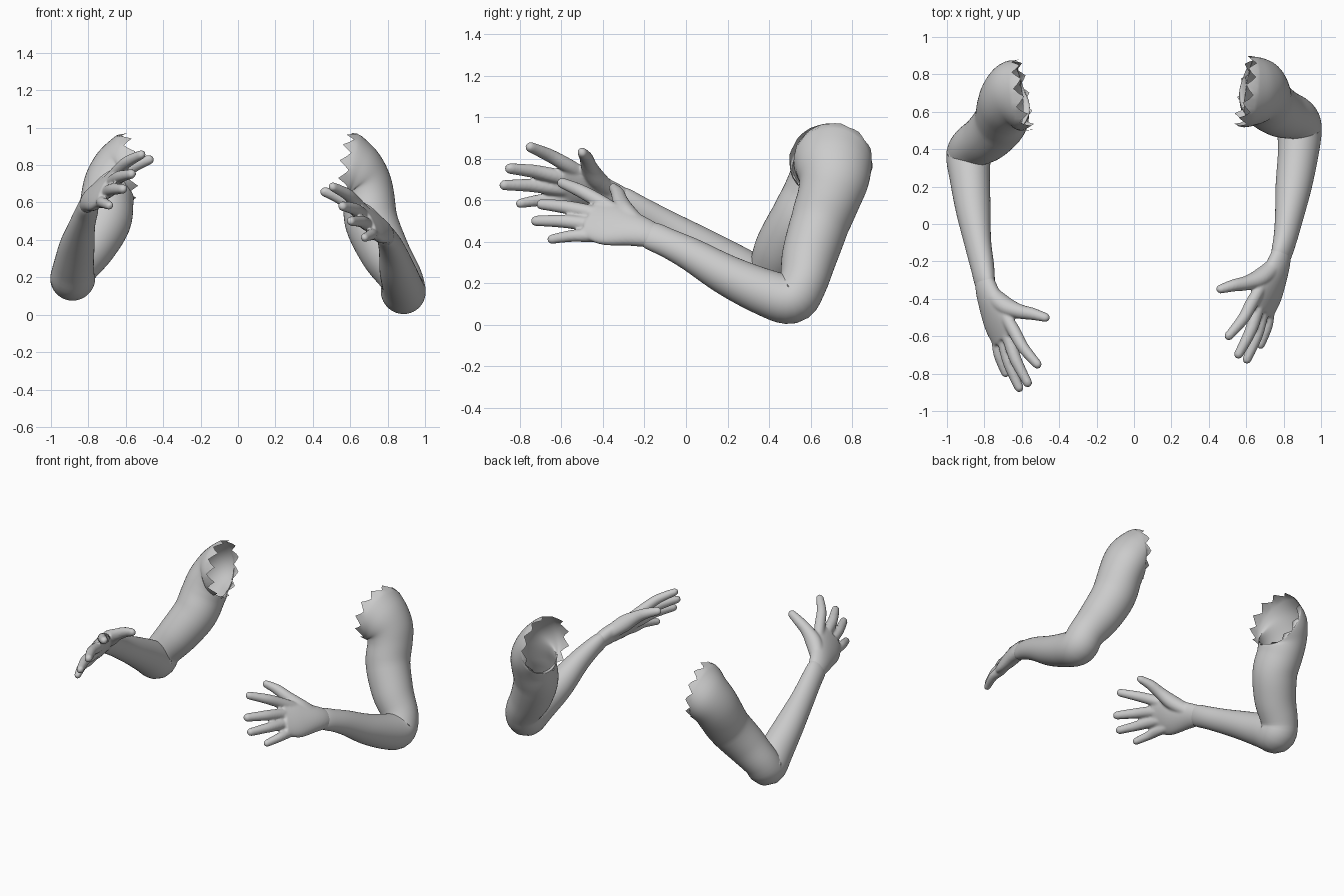
import bpy, bmesh, math
from mathutils import Vector

if "Cube" in bpy.data.objects:
    bpy.data.objects.remove(bpy.data.objects["Cube"])


def spline(keys, steps):
    # smooth interpolation of (x, y, z, a, b) keys
    k = [keys[0]] + list(keys) + [keys[-1]]
    out = []
    for i in range(1, len(k) - 2):
        for s in range(steps):
            t = s / steps
            out.append([0.5 * (2 * q + (r - p) * t + (2 * p - 5 * q + 4 * r - w) * t * t
                               + (3 * q - p - 3 * r + w) * t ** 3)
                        for p, q, r, w in zip(k[i - 1], k[i], k[i + 1], k[i + 2])])
    return out + [list(keys[-1])]


def tube(bm, keys, side, segs, steps=5, teeth=0.0, end_dir=None, tip=False):
    # elliptical loft; the frame is carried along the path
    pts = spline(keys, steps)
    pos = [Vector(p[:3]) for p in pts]
    n = len(pos)
    rings, side = [], Vector(side)

    def ring(c, u, v, a, b, wide=1.0):
        row = []
        for j in range(segs):
            w = 2 * math.pi * j / segs
            o = u * a * math.cos(w) + v * b * math.sin(w)
            o.y *= wide
            row.append(bm.verts.new(c + o))
        rings.append(row)

    for i in range(n):
        t = (pos[min(i + 1, n - 1)] - pos[max(i - 1, 0)]).normalized()
        wide = 1.0
        if end_dir:
            # turn the last sections towards the opening, deeper front to back
            g = max(0.0, 1 - (n - 1 - i) / (4 * steps))
            t = t.lerp(Vector(end_dir).normalized(), g * g).normalized()
            wide = 1 + 0.17 * math.sin(math.pi * min(g, 0.96)) + 0.02 * g
        side = (side - t * side.dot(t)).normalized()
        v = t.cross(side)
        a, b = pts[i][3:]
        ring(pos[i], side, v, a, b, wide)
    if tip:
        for w in (0.4, 0.8, 1.15, 1.4):
            ring(pos[-1] + t * a * math.sin(w), side, v, a * math.cos(w), b * math.cos(w))
    faces = []
    for r, q in zip(rings, rings[1:]):
        for j in range(segs):
            m = (j + 1) % segs
            faces.append(bm.faces.new((r[j], r[m], q[m], q[j])))
    if teeth:
        for j, vert in enumerate(rings[-1]):
            vert.co += t * teeth * (1 - abs(j % 4 - 2) / 2) * (0.85 + 0.15 * math.cos(j * 1.7))
    else:
        faces.append(bm.faces.new(rings[0][::-1]))
        faces.append(bm.faces.new(rings[-1]))
    bmesh.ops.recalc_face_normals(bm, faces=faces)


def make(name, bm, mirror):
    if mirror:
        for v in bm.verts:
            v.co.x *= -1
        bmesh.ops.reverse_faces(bm, faces=bm.faces[:])
    me = bpy.data.meshes.new(name)
    bm.to_mesh(me)
    bm.free()
    me.shade_smooth()
    ob = bpy.data.objects.new(name, me)
    bpy.context.collection.objects.link(ob)
    return ob


ACROSS = (0.5, -0.1, -0.85)      # index side to little-finger side
DORSAL = Vector((0.8, -0.2, 0.5))  # back of the hand

# palm sections
PALM = [(.803, -.09, .395, .045, .03), (.787, -.165, .43, .067, .047),
        (.763, -.245, .455, .088, .052), (.715, -.365, .485, .122, .048),
        (.678, -.465, .514, .108, .032)]
# finger (root, knuckle, tip, radius)
FINGERS = [((.70, -.31, .53), (.637, -.41, .59), (.508, -.597, .683), .034),
           ((.71, -.32, .50), (.665, -.44, .535), (.56, -.695, .58), .035),
           ((.73, -.33, .47), (.692, -.45, .482), (.605, -.722, .50), .034),
           ((.75, -.33, .44), (.725, -.44, .43), (.678, -.645, .412), .031)]
THUMB = [(.755, -.22, .47, .045, .043), (.68, -.285, .535, .054, .048),
         (.605, -.315, .59, .041, .039), (.535, -.328, .63, .034, .033),
         (.466, -.347, .656, .027, .024)]

# arm sections from wrist to shoulder
SHOULDER_A = [(.655, .71, .75, .16, .16), (.622, .705, .785, .184, .184)]
SHOULDER_B = [(.655, .69, .75, .16, .16), (.620, .685, .782, .184, .184)]
ARM_A = [(.767, -.215, .447, .045, .028), (.785, -.17, .43, .070, .048),
         (.808, -.08, .39, .073, .060), (.828, .03, .335, .082, .073),
         (.853, .20, .237, .098, .096), (.878, .38, .156, .113, .108),
         (.884, .505, .124, .120, .120), (.868, .563, .20, .116, .116),
         (.787, .595, .33, .133, .133), (.715, .645, .49, .142, .142),
         (.70, .69, .615, .138, .138), (.685, .71, .69, .143, .143)] + SHOULDER_A
ARM_B = [(.777, -.365, .617, .045, .028), (.795, -.32, .60, .070, .048),
         (.81, -.23, .55, .073, .060), (.835, -.10, .475, .080, .070),
         (.86, .08, .37, .095, .093), (.878, .25, .265, .112, .107),
         (.884, .36, .195, .120, .120), (.865, .412, .255, .117, .117),
         (.785, .465, .37, .133, .133), (.715, .545, .50, .143, .143),
         (.70, .615, .61, .142, .142), (.685, .66, .69, .145, .145)] + SHOULDER_B

for label, keys, shift, mirror in (("left", ARM_A, (0, 0, 0), False),
                                   ("right", ARM_B, (.010, -.152, .172), True)):
    # upper arm and forearm, torn open at the shoulder
    bm = bmesh.new()
    tube(bm, keys, ACROSS, 48, teeth=0.055, end_dir=(-1, .16, .1))
    make(label + "_arm", bm, mirror)

    # hand: palm, fingers and thumb fused together
    bm = bmesh.new()
    tube(bm, PALM, ACROSS, 32)
    for root, knuckle, tip, r in FINGERS:
        k, e = Vector(knuckle), Vector(tip)
        m1 = k.lerp(e, 0.45) + DORSAL * 0.014
        m2 = k.lerp(e, 0.75) + DORSAL * 0.009
        tube(bm, [(*root, r, r * .8), (*k, r * 1.05, r), (*m1, r * .97, r * .93),
                  (*m2, r * .86, r * .82), (*e, r * .76, r * .70)], ACROSS, 16, tip=True)
    tube(bm, THUMB, DORSAL, 16, tip=True)
    bmesh.ops.translate(bm, verts=bm.verts[:], vec=shift)
    hand = make(label + "_hand", bm, mirror)
    rm = hand.modifiers.new("fuse", 'REMESH')
    rm.mode = 'VOXEL'
    rm.voxel_size = 0.007
    rm.use_smooth_shade = True
    sm = hand.modifiers.new("soften", 'SMOOTH')
    sm.factor = 0.5
    sm.iterations = 6
